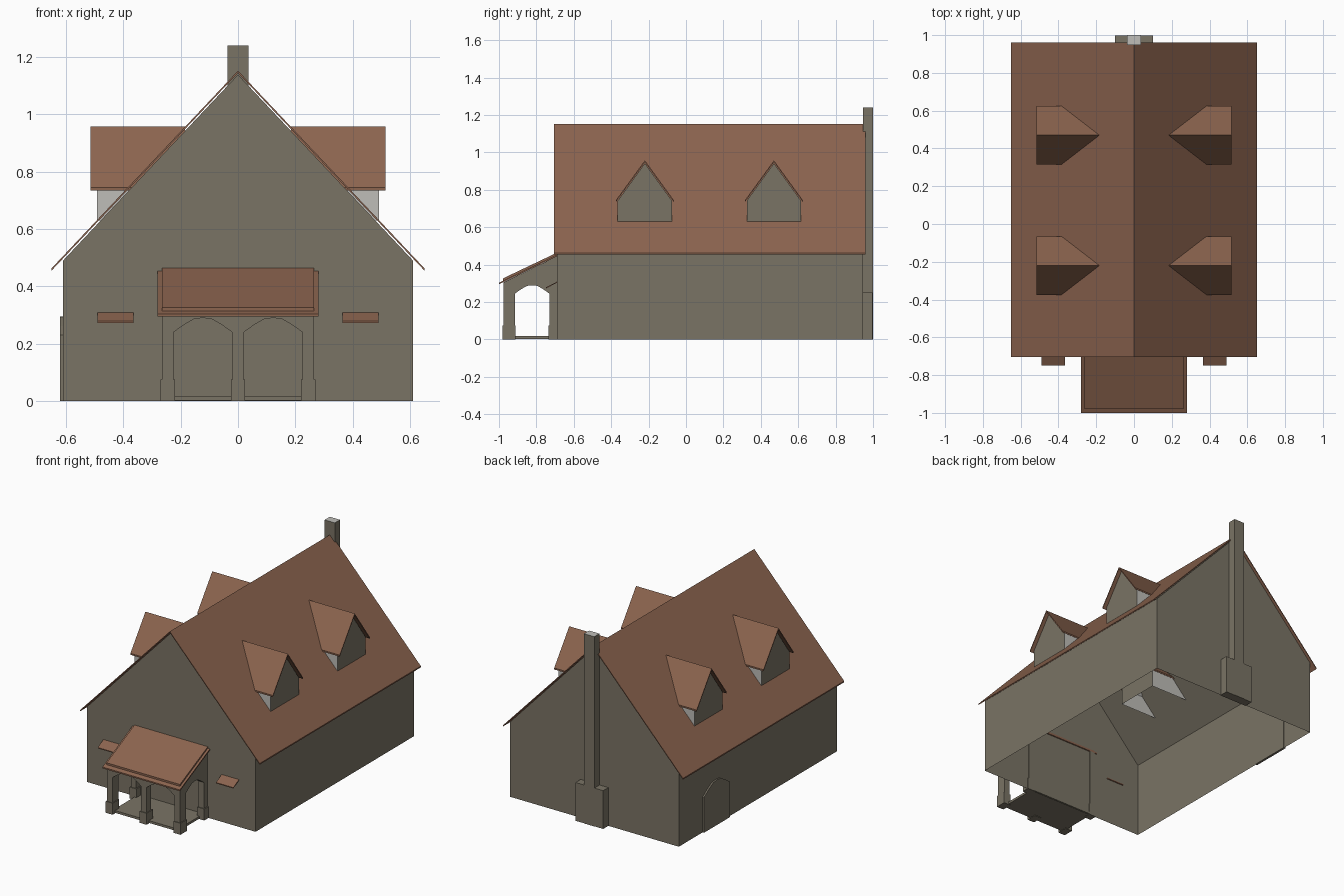
import bpy, bmesh
from mathutils import Vector

cube = bpy.data.objects.get("Cube")
if cube:
    bpy.data.objects.remove(cube, do_unlink=True)


def material(name, rgb):
    m = bpy.data.materials.new(name)
    m.use_nodes = True
    m.diffuse_color = (*rgb, 1)
    m.node_tree.nodes["Principled BSDF"].inputs["Base Color"].default_value = (*rgb, 1)
    return m


STONE = material("stone_grey", (0.195, 0.173, 0.130))
TILE = material("roof_brown", (0.262, 0.128, 0.078))
PALE = material("pale_plaster", (0.52, 0.51, 0.48))


def prism(name, profile, axis, a, b, mat, accent=None, rule=None, drop=None):
    """Extrude a 2D profile along an axis; rules pick accent or dropped faces by normal."""
    def point(p, d):
        u, v = p
        return {"x": Vector((d, u, v)), "y": Vector((u, d, v)), "z": Vector((u, v, d))}[axis]

    bm = bmesh.new()
    near = [bm.verts.new(point(p, a)) for p in profile]
    far = [bm.verts.new(point(p, b)) for p in profile]
    bm.faces.new(near)
    bm.faces.new(far[::-1])
    n = len(profile)
    for i in range(n):
        j = (i + 1) % n
        bm.faces.new((near[i], far[i], far[j], near[j]))
    bmesh.ops.recalc_face_normals(bm, faces=bm.faces)
    if rule:
        for f in bm.faces:
            f.material_index = int(rule(f.normal))
    if drop:
        bmesh.ops.delete(bm, geom=[f for f in bm.faces if drop(f.normal)], context="FACES_ONLY")
    mesh = bpy.data.meshes.new(name)
    bm.to_mesh(mesh)
    bm.free()
    mesh.materials.append(mat)
    if accent:
        mesh.materials.append(accent)
    ob = bpy.data.objects.new(name, mesh)
    bpy.context.scene.collection.objects.link(ob)
    return ob


def box(name, x, y, z, mat, **kw):
    return prism(name, [(x[0], y[0]), (x[1], y[0]), (x[1], y[1]), (x[0], y[1])], "z", *z, mat, **kw)


def sheet(line, t):
    """Thicken a polyline downward into a closed profile."""
    return line + [(u, v - t) for u, v in reversed(line)]


def arch(u0, u1, spring, top):
    """Outline of a faceted arched opening, from the ground up and over."""
    w, rise = u1 - u0, top - spring
    crown = [(0, 0), (0.17, 0.5), (0.35, 0.93), (0.5, 1), (0.65, 0.93), (0.83, 0.5), (1, 0)]
    return [(u0, 0)] + [(u0 + w * s, spring + rise * r) for s, r in crown] + [(u1, 0)]


def down(n):
    return n.z < -0.9


# House body (open underneath) and main roof
prism("house_walls", [(-0.61, 0), (-0.61, 0.49), (0, 1.138), (0.61, 0.49), (0.61, 0)],
      "y", -0.69, 0.945, STONE, drop=down)
prism("main_roof", sheet([(-0.65, 0.463), (0, 1.152), (0.65, 0.463)], 0.008),
      "y", -0.705, 0.96, TILE)

# Dormers, two on each slope
for side, s in (("left", 1), ("right", -1)):
    for place, y in (("front", -0.22), ("back", 0.47)):
        prism(f"{side}_{place}_dormer",
              [(y - 0.145, 0.63), (y - 0.145, 0.742), (y, 0.942), (y + 0.145, 0.742), (y + 0.145, 0.63)],
              "x", s * 0.21, s * 0.492, STONE, accent=PALE,
              rule=lambda n: abs(n.x) < 0.5, drop=down)
        prism(f"{side}_{place}_dormer_roof",
              sheet([(y - 0.155, 0.745), (y, 0.958), (y + 0.155, 0.745)], 0.01),
              "x", s * 0.185, s * 0.515, TILE)

# Chimney with wide base and pale top
box("chimney_shaft", (-0.037, 0.037), (0.947, 1.0), (0, 1.24), STONE,
    accent=PALE, rule=lambda n: n.z > 0.9)
box("chimney_base", (-0.1, 0.1), (0.94, 0.998), (0, 0.25), STONE)

# Arched side door on the right wall
prism("side_door", arch(0.43, 0.70, 0.23, 0.295), "x", -0.62, -0.605, STONE)

# Porch arcade: front wall with two arches, side walls with one each
prism("porch_front",
      [(-0.265, 0), (-0.265, 0.305), (0.265, 0.305), (0.265, 0)]
      + arch(0.02, 0.225, 0.24, 0.29)[::-1] + arch(-0.225, -0.02, 0.24, 0.29)[::-1],
      "y", -0.975, -0.925, STONE)
for side, s in (("left", 1), ("right", -1)):
    prism(f"porch_{side}_side",
          [(-0.974, 0), (-0.974, 0.306), (-0.685, 0.447), (-0.685, 0)]
          + arch(-0.915, -0.73, 0.245, 0.29)[::-1],
          "x", s * 0.225, s * 0.264, STONE)
    box(f"porch_{side}_back_plinth", (s * 0.22, s * 0.27), (-0.735, -0.685), (0, 0.075), STONE)
for name, x in (("left", 0.245), ("middle", 0), ("right", -0.245)):
    box(f"porch_{name}_plinth", (x - 0.025, x + 0.025), (-0.98, -0.912), (0, 0.075), STONE)
box("porch_floor", (-0.235, 0.235), (-0.955, -0.685), (0.003, 0.018), STONE)

# Porch roof: wide slab with a raised tile panel
prism("porch_roof_slab", sheet([(-1.0, 0.304), (-0.685, 0.456)], 0.009), "x", -0.28, 0.28, TILE)
prism("porch_roof_panel", sheet([(-0.978, 0.327), (-0.69, 0.464)], 0.014), "x", -0.265, 0.265, TILE)

# Small sloping canopies on the front wall
for side, s in (("left", 1), ("right", -1)):
    prism(f"{side}_canopy", sheet([(-0.748, 0.279), (-0.685, 0.312)], 0.006),
          "x", s * 0.365, s * 0.49, TILE)
